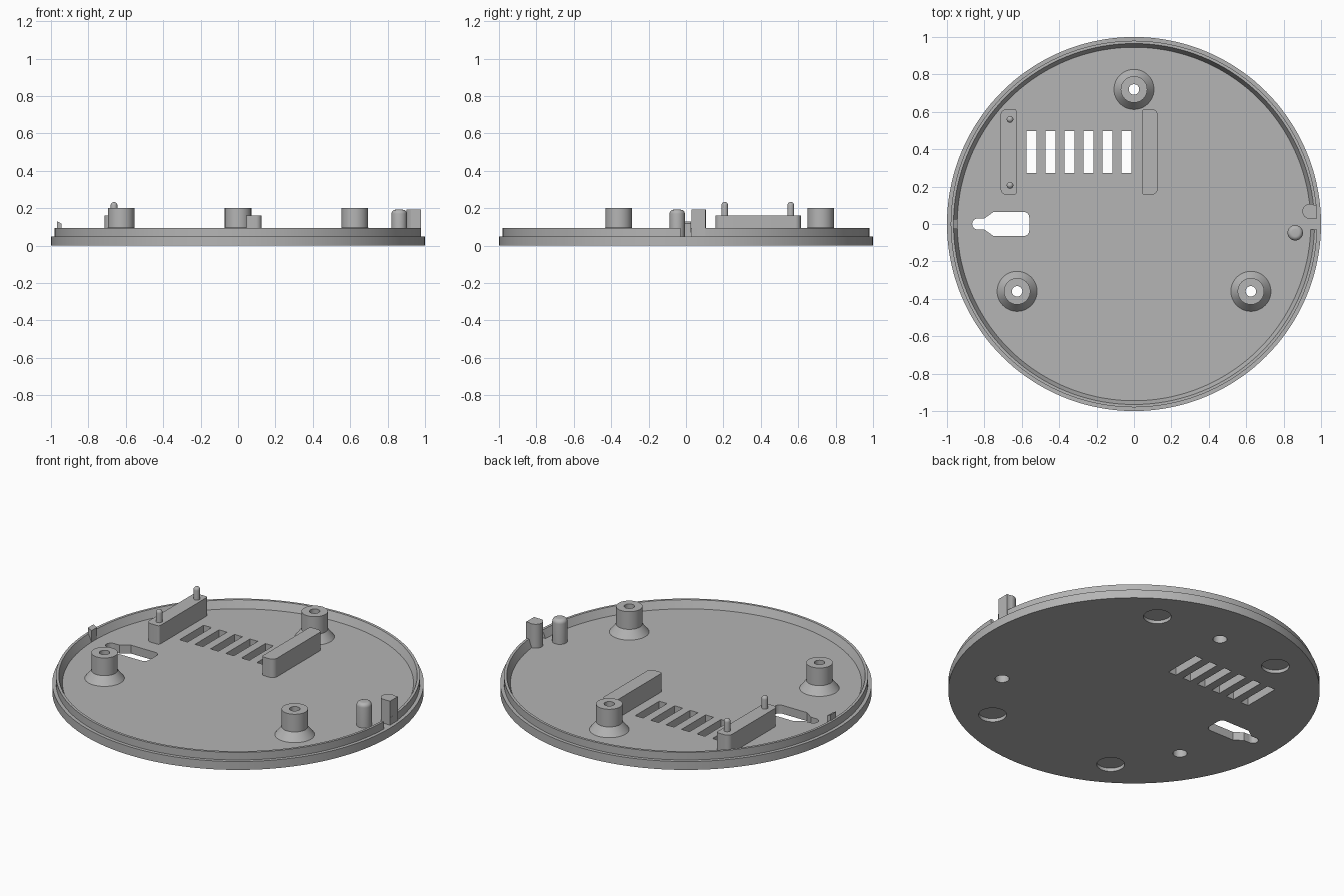
import bpy
import bmesh
from math import cos, sin, pi, radians

cube = bpy.data.objects.get("Cube")
if cube:
    bpy.data.objects.remove(cube, do_unlink=True)

grey = bpy.data.materials.new("matte_grey")
grey.use_nodes = True
grey.diffuse_color = (0.46, 0.46, 0.46, 1)
grey.node_tree.nodes["Principled BSDF"].inputs["Base Color"].default_value = (0.46, 0.46, 0.46, 1)

FLOOR = 0.05


def finish(name, bm, smooth=True):
    bmesh.ops.recalc_face_normals(bm, faces=bm.faces[:])
    mesh = bpy.data.meshes.new(name)
    bm.to_mesh(mesh)
    bm.free()
    obj = bpy.data.objects.new(name, mesh)
    bpy.context.collection.objects.link(obj)
    mesh.materials.append(grey)
    if smooth:
        shade(obj)
    return obj


def shade(obj):
    bpy.ops.object.select_all(action="DESELECT")
    bpy.context.view_layer.objects.active = obj
    obj.select_set(True)
    bpy.ops.object.shade_smooth_by_angle(angle=radians(30))


def lathe(name, profile, x=0, y=0, steps=48, closed=True):
    """Spin (radius, z) points about a vertical axis."""
    bm = bmesh.new()
    verts = [bm.verts.new((r, 0, z)) for r, z in profile]
    pairs = list(zip(verts, verts[1:]))
    if closed:
        pairs.append((verts[-1], verts[0]))
    edges = [bm.edges.new(p) for p in pairs]
    bmesh.ops.spin(bm, geom=verts + edges, cent=(0, 0, 0), axis=(0, 0, 1),
                   angle=2 * pi, steps=steps, use_merge=True)
    bmesh.ops.remove_doubles(bm, verts=bm.verts[:], dist=1e-5)
    bmesh.ops.translate(bm, verts=bm.verts[:], vec=(x, y, 0))
    return finish(name, bm)


def prism(bm, outline, z0, z1):
    """Extrude a flat outline upwards."""
    face = bm.faces.new([bm.verts.new((x, y, z0)) for x, y in outline])
    new = bmesh.ops.extrude_face_region(bm, geom=[face])["geom"]
    top = [v for v in new if isinstance(v, bmesh.types.BMVert)]
    bmesh.ops.translate(bm, verts=top, vec=(0, 0, z1 - z0))


def arc(cx, cy, r, a0, a1, n=8):
    angles = [radians(a0 + (a1 - a0) * i / n) for i in range(n + 1)]
    return [(cx + r * cos(a), cy + r * sin(a)) for a in angles]


def circle(cx, cy, r, n=40):
    return arc(cx, cy, r, 0, 360, n)[:-1]


def box(x0, x1, y0, y1):
    return [(x0, y0), (x1, y0), (x1, y1), (x0, y1)]


def rounded(x0, x1, y0, y1, left, right):
    """Rectangle with its own corner radius on the left and right side."""
    return (arc(x0 + left, y0 + left, left, 180, 270)
            + arc(x1 - right, y0 + right, right, 270, 360)
            + arc(x1 - right, y1 - right, right, 0, 90)
            + arc(x0 + left, y1 - left, left, 90, 180))


def solid(name, outline, z0, z1):
    bm = bmesh.new()
    prism(bm, outline, z0, z1)
    return finish(name, bm)


def round_pin(name, x, y, r, top, dome):
    """Cylinder with a rounded top edge."""
    profile = [(0, FLOOR), (r, FLOOR)]
    profile += arc(r - dome, top - dome, dome, 0, 90, 6)
    if dome < r:
        profile.append((0, top))
    return lathe(name, profile, x, y, 32, closed=False)


# Round tray with a stepped rim and a sloping inner wall
tray = lathe("tray", [(0, 0), (1, 0), (1, 0.05), (0.98, 0.05), (0.98, 0.095),
                      (0.965, 0.095), (0.945, FLOOR), (0, FLOOR)],
             steps=144, closed=False)

bosses = {"back": (0, 0.72), "right": (-0.625, -0.36), "left": (0.625, -0.36)}

# Openings cut from the tray
bm = bmesh.new()
for i in range(6):
    x = -0.548 + 0.1015 * i
    prism(bm, box(x - 0.026, x + 0.026, 0.272, 0.497), -0.1, 0.2)
for x, y in bosses.values():
    prism(bm, circle(x, y, 0.038), -0.1, 0.2)
for x in (-0.415, 0.415):
    for y in (-0.69, 0.69):
        prism(bm, circle(x, y, 0.075), -0.1, 0.02)
half = arc(-0.59, -0.035, 0.03, 270, 360, 6)
narrow = arc(-0.835, 0, 0.03, 90, 270, 12)
lower = [(-0.8, -0.03), (-0.75, -0.065)] + half
upper = [(x, -y) for x, y in reversed(lower)]
prism(bm, narrow + lower + upper, -0.1, 0.2)
prism(bm, box(0.9, 1.1, -0.03, 0.035), FLOOR, 0.2)
cutter = finish("opening_cutter", bm, smooth=False)
cutter.hide_render = True

cut = tray.modifiers.new("openings", "BOOLEAN")
cut.operation = "DIFFERENCE"
cut.solver = "EXACT"
cut.object = cutter
bpy.context.view_layer.objects.active = tray
bpy.ops.object.modifier_apply(modifier=cut.name)
bpy.data.objects.remove(cutter, do_unlink=True)
shade(tray)

# Screw bosses with flared feet
for side, (x, y) in bosses.items():
    lathe(side + "_screw_boss", [(0.107, FLOOR), (0.071, 0.097), (0.071, 0.202), (0.028, 0.202),
                                 (0.028, 0.14), (0.038, 0.14), (0.038, FLOOR)], x, y)

# Support bars beside the vents, the outer one with two locating pins
solid("right_support_bar", rounded(-0.713, -0.628, 0.157, 0.614, 0.03, 0.012), FLOOR, 0.16)
solid("left_support_bar", rounded(0.044, 0.126, 0.157, 0.614, 0.012, 0.03), FLOOR, 0.16)
for name, y in (("front", 0.207), ("back", 0.56)):
    round_pin(name + "_locating_pin", -0.663, y, 0.018, 0.233, 0.018)

# Latch post, stop block and small rim tab
round_pin("latch_post", 0.862, -0.047, 0.041, 0.192, 0.022)
solid("stop_block", [(0.978, 0.03), (0.978, 0.103)] + arc(0.94, 0.068, 0.04, 60, 240, 14)
      + [(0.925, 0.03)], FLOOR, 0.192)
bm = bmesh.new()
prism(bm, box(-0.968, -0.945, -0.026, 0.026), FLOOR, 0.13)
for v in bm.verts:
    if v.co.z > 0.1 and v.co.x > -0.95:
        v.co.z -= 0.012
finish("rim_tab", bm)
